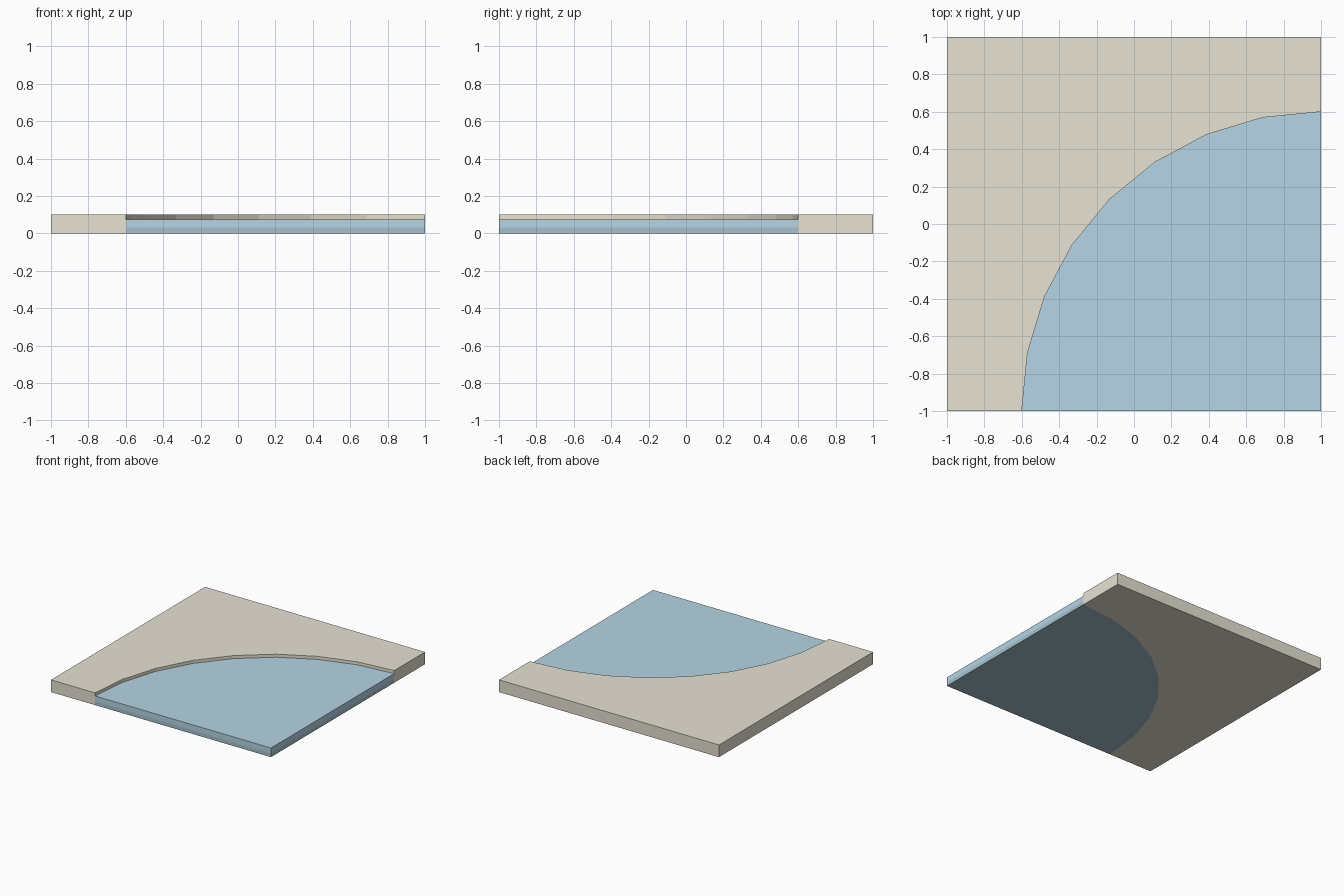
import bpy, bmesh, math

if "Cube" in bpy.data.objects:
    bpy.data.objects.remove(bpy.data.objects["Cube"])

RADIUS, STEPS = 1.6, 8

# Quarter arc around the front right corner, from front edge to right edge
ARC = [(1 - RADIUS * math.cos(math.pi / 2 * i / STEPS),
        -1 + RADIUS * math.sin(math.pi / 2 * i / STEPS)) for i in range(STEPS + 1)]


def slab(name, outline, z0, z1, color):
    """Extrude a counter-clockwise outline from z0 to z1."""
    bm = bmesh.new()
    face = bm.faces.new([bm.verts.new((x, y, z0)) for x, y in outline])
    ext = bmesh.ops.extrude_face_region(bm, geom=[face], use_keep_orig=True)
    top = [v for v in ext["geom"] if isinstance(v, bmesh.types.BMVert)]
    bmesh.ops.translate(bm, verts=top, vec=(0, 0, z1 - z0))
    bmesh.ops.recalc_face_normals(bm, faces=bm.faces)
    mesh = bpy.data.meshes.new(name)
    bm.to_mesh(mesh)
    bm.free()
    mat = bpy.data.materials.new(name + "_color")
    mat.diffuse_color = (*color, 1)
    mat.use_nodes = True
    mat.node_tree.nodes["Principled BSDF"].inputs["Base Color"].default_value = mat.diffuse_color
    mesh.materials.append(mat)
    obj = bpy.data.objects.new(name, mesh)
    bpy.context.collection.objects.link(obj)
    return obj


# Raised bank wrapping the outside of the curve
slab("sand_bank", ARC + [(1, 1), (-1, 1), (-1, -1)], 0, 0.1, (0.80, 0.76, 0.65))

# Water sector, with a darker bed layer underneath
pool = [(1, -1)] + ARC[::-1]
slab("water_bed", pool, 0, 0.03, (0.38, 0.53, 0.59))
slab("water", pool, 0.03, 0.075, (0.46, 0.66, 0.78))
